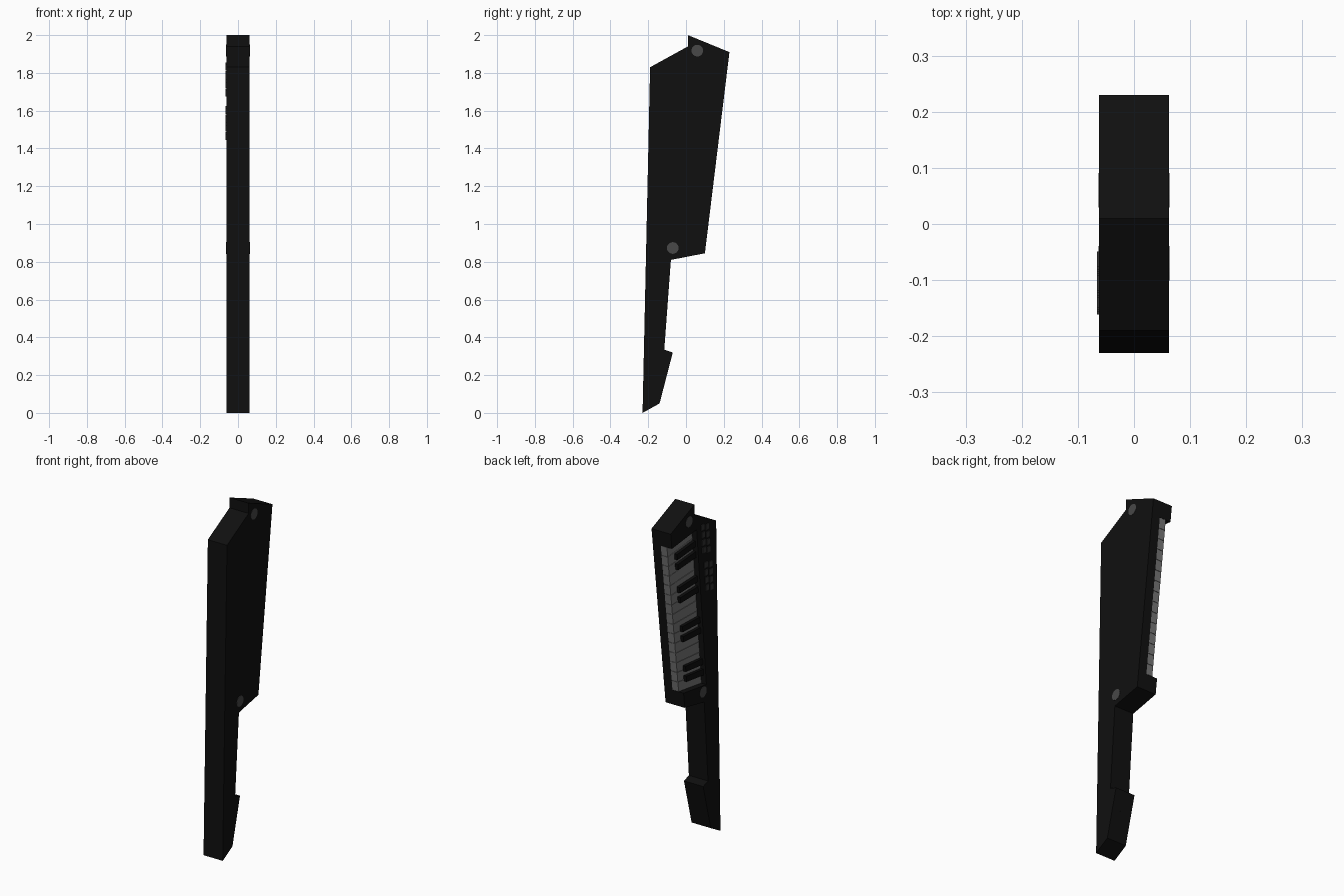
import bpy, bmesh, math
from mathutils import Vector

old = bpy.data.objects.get("Cube")
if old:
    bpy.data.objects.remove(old, do_unlink=True)


def material(name, value):
    m = bpy.data.materials.new(name)
    m.use_nodes = True
    color = (value, value, value, 1)
    m.diffuse_color = color
    m.node_tree.nodes["Principled BSDF"].inputs["Base Color"].default_value = color
    return m


black = material("body black", 0.005)
key_black = material("key black", 0.004)
grey = material("pin grey", 0.065)
dark_grey = material("button grey", 0.03)
ivory = material("key light grey", 0.18)


def prism(name, outline, x0, x1, mat):
    """Extrude a (y, z) outline from x0 to x1."""
    bm = bmesh.new()
    face = bm.faces.new([bm.verts.new((x0, y, z)) for y, z in outline])
    res = bmesh.ops.extrude_face_region(bm, geom=[face])
    moved = [v for v in res["geom"] if isinstance(v, bmesh.types.BMVert)]
    bmesh.ops.translate(bm, verts=moved, vec=(x1 - x0, 0, 0))
    bmesh.ops.recalc_face_normals(bm, faces=bm.faces)
    mesh = bpy.data.meshes.new(name)
    bm.to_mesh(mesh)
    bm.free()
    mesh.materials.append(mat)
    obj = bpy.data.objects.new(name, mesh)
    bpy.context.collection.objects.link(obj)
    return obj


HALF = 0.062      # half thickness of the body
FLOOR = 0.01      # depth of the keyboard recess

# Corners of the keyboard recess: inner/outer, bottom/top
in_low, in_high = Vector((-0.1, 0.905)), Vector((-0.01, 1.845))
out_low, out_high = Vector((0.111, 0.935)), Vector((0.219, 1.82))

# Body: full slab behind, notched slab in front of it
handle = [(-0.19, 1.83), (-0.23, 0), (-0.14, 0.05), (-0.07, 0.32),
          (-0.115, 0.335), (-0.08, 0.81), (0.1, 0.845)]
head = [(0.23, 1.91), (0.01, 2), (0.01, 1.94)]
notch = [tuple(p) for p in (out_low, in_low, in_high, out_high)]
prism("body_back", handle + head, FLOOR, HALF, black)
prism("body_front", handle + notch + head, -HALF, FLOOR, black)


def bed(along, across):
    """Point in the recess: along 0..1 upward, across 0..1 outward."""
    return in_low.lerp(in_high, along).lerp(out_low.lerp(out_high, along), across)


def key(name, a0, a1, reach, x0, x1, mat):
    corners = [bed(a0, 0), bed(a0, reach), bed(a1, reach), bed(a1, 0)]
    prism(name, [tuple(c) for c in corners], x0, x1, mat)


# Light keys
COUNT = 15
for i in range(COUNT):
    key(f"light_key_{i + 1}", (i + 0.015) / COUNT, (i + 0.985) / COUNT,
        1, FLOOR, -0.03, ivory)

# Dark keys, in pairs
for i, mid in enumerate((0.11, 0.38, 0.645, 0.87)):
    for side, offset in (("low", -0.034), ("high", 0.034)):
        a = mid + offset
        key(f"dark_key_{i + 1}_{side}", a - 0.019, a + 0.019,
            0.74, -0.03, -0.048, key_black)

# Strap pins on both faces
for name, y, z in (("upper", 0.06, 1.918), ("lower", -0.07, 0.873)):
    ring = [(y + 0.031 * math.cos(t * math.tau / 24),
             z + 0.031 * math.sin(t * math.tau / 24)) for t in range(24)]
    for side, s in (("left", 1), ("right", -1)):
        prism(f"{name}_pin_{side}", ring, s * (HALF - 0.01), s * (HALF + 0.001), grey)

# Two banks of control buttons
for bank, y0, z0 in (("upper", -0.09, 1.765), ("lower", -0.12, 1.535)):
    for row in range(4):
        for col in range(2):
            y = y0 + (col - 0.5) * 0.042 + (row - 1.5) * 0.004
            z = z0 + (row - 1.5) * 0.046 + (col - 0.5) * 0.012
            w, h = 0.014, 0.016
            prism(f"{bank}_button_{row + 1}_{col + 1}",
                  [(y - w, z - h), (y + w, z - h), (y + w, z + h), (y - w, z + h)],
                  -HALF + 0.002, -HALF - 0.004, dark_grey)
